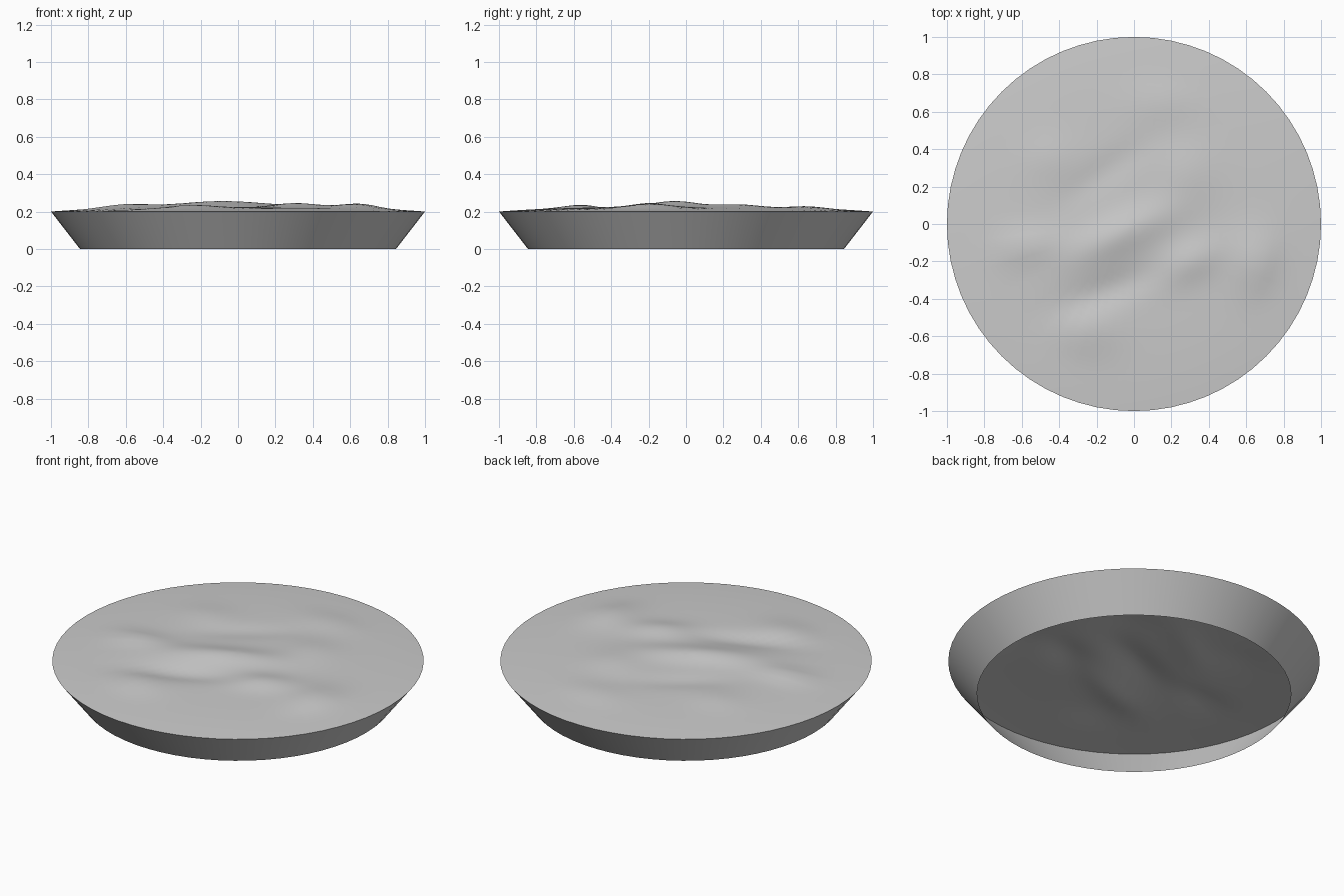
import bpy, bmesh, math

if "Cube" in bpy.data.objects:
    bpy.data.objects.remove(bpy.data.objects["Cube"])

SEG = 64
RINGS = 28
RIM_R, RIM_Z, FOOT_R = 1.0, 0.2, 0.845

# Soft mounds and hollows: x, y, height, length, width, angle in degrees
MOUNDS = [
    (-0.08, -0.06, 0.030, 0.34, 0.11, 25),
    (-0.15, -0.36, -0.018, 0.30, 0.08, 22),
    (-0.25, -0.57, 0.016, 0.16, 0.13, 0),
    (0.30, -0.20, 0.022, 0.18, 0.10, 25),
    (0.65, -0.20, 0.024, 0.14, 0.16, 0),
    (-0.58, -0.12, 0.020, 0.18, 0.09, 10),
    (-0.15, 0.28, -0.010, 0.28, 0.08, 35),
    (0.28, 0.28, 0.014, 0.16, 0.14, 20),
    (-0.45, 0.35, 0.010, 0.15, 0.12, 0),
    (0.15, 0.65, 0.010, 0.18, 0.12, 0),
]


def ground_height(x, y):
    r = math.hypot(x, y)
    h = 0.026 * (1 - r ** 3)
    for mx, my, amp, length, width, deg in MOUNDS:
        a = math.radians(deg)
        u = (x - mx) * math.cos(a) + (y - my) * math.sin(a)
        v = (y - my) * math.cos(a) - (x - mx) * math.sin(a)
        h += amp * math.exp(-((u / length) ** 2 + (v / width) ** 2)) * min(1, 4 * (1 - r))
    return RIM_Z + max(h, 0)


def ring(bm, radius, height):
    verts = []
    for i in range(SEG):
        a = 2 * math.pi * i / SEG
        x, y = radius * math.cos(a), radius * math.sin(a)
        verts.append(bm.verts.new((x, y, height(x, y))))
    return verts


def bridge(bm, inner, outer):
    for i in range(SEG):
        j = (i + 1) % SEG
        bm.faces.new((inner[i], outer[i], outer[j], inner[j]))


def finish(name, bm):
    mesh = bpy.data.meshes.new(name)
    bm.to_mesh(mesh)
    bm.free()
    obj = bpy.data.objects.new(name, mesh)
    bpy.context.collection.objects.link(obj)
    bpy.ops.object.select_all(action='DESELECT')
    obj.select_set(True)
    bpy.context.view_layer.objects.active = obj
    bpy.ops.object.shade_smooth_by_angle(angle=math.radians(35))


# Rolling top surface
bm = bmesh.new()
centre = bm.verts.new((0, 0, ground_height(0, 0)))
previous = ring(bm, RIM_R / RINGS, ground_height)
for i in range(SEG):
    bm.faces.new((centre, previous[i], previous[(i + 1) % SEG]))
for k in range(2, RINGS + 1):
    current = ring(bm, RIM_R * k / RINGS, ground_height)
    bridge(bm, previous, current)
    previous = current
finish("ground_surface", bm)

# Sloping side wall, open underneath
bm = bmesh.new()
top = ring(bm, RIM_R, lambda x, y: RIM_Z)
foot = ring(bm, FOOT_R, lambda x, y: 0)
bridge(bm, top, foot)
bmesh.ops.reverse_faces(bm, faces=bm.faces)
finish("side_wall", bm)
